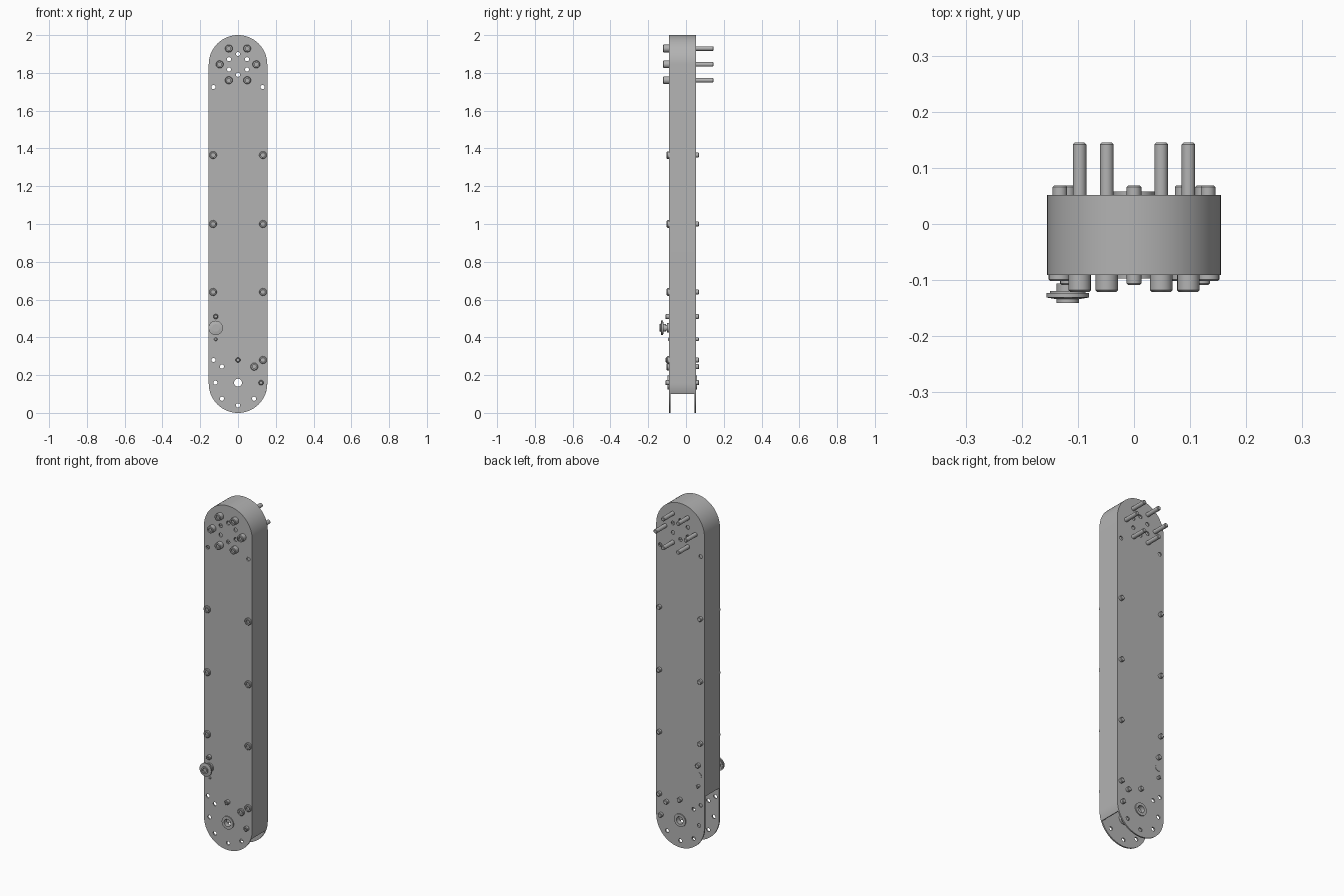
import bpy, bmesh, math
from math import pi, sin, cos

old = bpy.data.objects.get("Cube")
if old:
    bpy.data.objects.remove(old, do_unlink=True)

metal = bpy.data.materials.new("plain grey metal")
metal.use_nodes = True
GREY = (0.45, 0.45, 0.45, 1)
metal.diffuse_color = GREY
metal.node_tree.nodes["Principled BSDF"].inputs["Base Color"].default_value = GREY

R, LOW, HIGH = 0.155, 0.155, 1.845       # end radius and the two arc centres
FRONT, BACK, THICK = -0.091, 0.052, 0.008
SIDE_Z = (0.64, 1.0, 1.365)


def finish(obj):
    obj.data.materials.clear()
    obj.data.materials.append(metal)
    bpy.ops.object.select_all(action='DESELECT')
    obj.select_set(True)
    bpy.context.view_layer.objects.active = obj
    bpy.ops.object.shade_smooth_by_angle(angle=math.radians(30))


def arc(cx, cz, r, a0, a1, n):
    return [(cx + r * cos(a0 + (a1 - a0) * i / n), cz + r * sin(a0 + (a1 - a0) * i / n))
            for i in range(n + 1)]


def slab(name, loops, y0, y1):
    """Filled outline (x, z) with holes, running from y0 to y1."""
    cu = bpy.data.curves.new(name, 'CURVE')
    cu.dimensions, cu.fill_mode = '2D', 'BOTH'
    cu.extrude = (y1 - y0) / 2
    for pts in loops:
        sp = cu.splines.new('POLY')
        sp.points.add(len(pts) - 1)
        for p, (x, z) in zip(sp.points, pts):
            p.co = (x, z, 0, 1)
        sp.use_cyclic_u = True
    obj = bpy.data.objects.new(name, cu)
    bpy.context.collection.objects.link(obj)
    obj.location.y = (y0 + y1) / 2
    obj.rotation_euler.x = pi / 2
    bpy.ops.object.select_all(action='DESELECT')
    obj.select_set(True)
    bpy.context.view_layer.objects.active = obj
    bpy.ops.object.convert(target='MESH')
    finish(bpy.context.view_layer.objects.active)


def lathe(name, x, z, profile, n=24, closed=False):
    """Turn a (radius, y) profile about a y-directed axis at (x, z)."""
    bm = bmesh.new()
    rings = []
    for r, y in profile:
        if r == 0:
            rings.append([bm.verts.new((0, y, 0))] * n)
        else:
            rings.append([bm.verts.new((r * cos(2 * pi * i / n), y, r * sin(2 * pi * i / n)))
                          for i in range(n)])
    pairs = list(zip(rings, rings[1:]))
    if closed:
        pairs.append((rings[-1], rings[0]))
    for a, b in pairs:
        for i in range(n):
            j = (i + 1) % n
            bm.faces.new(dict.fromkeys((a[i], a[j], b[j], b[i])))
    bmesh.ops.recalc_face_normals(bm, faces=bm.faces)
    me = bpy.data.meshes.new(name)
    bm.to_mesh(me)
    bm.free()
    obj = bpy.data.objects.new(name, me)
    bpy.context.collection.objects.link(obj)
    obj.location = (x, 0, z)
    finish(obj)


def bolt(name, x, z, head_r, head_y, shaft_r, tip_y, socket=0.010):
    """Socket-head bolt passing through both plates."""
    c = 0.003
    lathe(name, x, z, [
        (0, head_y + 0.008), (socket, head_y + 0.008), (socket, head_y),
        (head_r - c, head_y), (head_r, head_y + c), (head_r, FRONT + 0.002),
        (shaft_r, FRONT + 0.002), (shaft_r, tip_y - c), (shaft_r - c, tip_y), (0, tip_y)])


# Side plates with their through holes
holes = [(0.055 * cos(a * pi / 3 + pi / 2), HIGH + 0.055 * sin(a * pi / 3 + pi / 2))
         for a in range(6)]
holes += [(0.13, 1.725), (-0.13, 1.725), (-0.13, 0.28), (-0.085, 0.245), (-0.12, 0.16),
          (-0.085, 0.075), (0.085, 0.075), (0, 0.04)]
outline = arc(0, HIGH, R, 0, pi, 32) + arc(0, LOW, R, pi, 2 * pi, 32)
loops = [outline] + [arc(x, z, 0.011, 0, 2 * pi * 19 / 20, 19) for x, z in holes]
loops.append(arc(0, 0.16, 0.03, 0, 2 * pi * 31 / 32, 31))
slab("front_plate", loops, FRONT, FRONT + THICK)
slab("back_plate", loops, BACK - THICK, BACK)


# Rim wall between the plates, open at the lower end
def rim(r):
    return ([(-r, 0.335)] + arc(0, HIGH, r, pi, 0, 32)
            + arc(0, LOW, r, 0, -math.asin(0.055 / R), 6))


slab("rim_wall", [rim(R) + rim(R - THICK)[::-1]], FRONT + THICK, BACK - THICK)

# Ring of six long bolts at the upper end
for k in range(6):
    a = k * pi / 3
    bolt("long_bolt", 0.097 * cos(a), HIGH + 0.097 * sin(a), 0.020, -0.121, 0.012, 0.145)

# Bolts along both edges and around the lower end
for z in SIDE_Z:
    for s in (-1, 1):
        bolt("edge_bolt", s * 0.132, z, 0.020, -0.102, 0.013, 0.069)
for x, z in ((0.132, 0.28), (0.086, 0.245)):
    bolt("lower_bolt", x, z, 0.020, -0.102, 0.013, 0.069)
for x, z in ((0, 0.28), (0.122, 0.16), (-0.118, 0.51)):
    bolt("lower_pin", x, z, 0.0131, -0.109, 0.013, 0.069, 0.006)
bolt("small_pin", -0.118, 0.39, 0.009, -0.094, 0.0089, 0.069, 0.004)

# Flanged bearings at the lower pivot, one in each plate
for y, d in ((FRONT, 1), (BACK, -1)):
    lathe("pivot_bearing", 0, 0.16, [
        (0.021, y - d * 0.006), (0.037, y - d * 0.006), (0.037, y), (0.030, y),
        (0.030, y + d * 0.02), (0.021, y + d * 0.02)], 32, True)

# Tensioner knob on the front and its seat on the back
lathe("tensioner_knob", -0.118, 0.45, [
    (0, BACK + 0.002), (0.018, BACK + 0.002), (0.018, FRONT), (0.025, FRONT),
    (0.025, -0.100), (0.014, -0.100), (0.014, -0.106), (0.020, -0.106), (0.020, -0.119),
    (0.032, -0.119), (0.032, -0.123), (0.038, -0.123), (0.038, -0.131), (0.020, -0.134),
    (0.020, -0.141), (0.012, -0.141), (0.012, -0.134), (0, -0.134)], 32)
